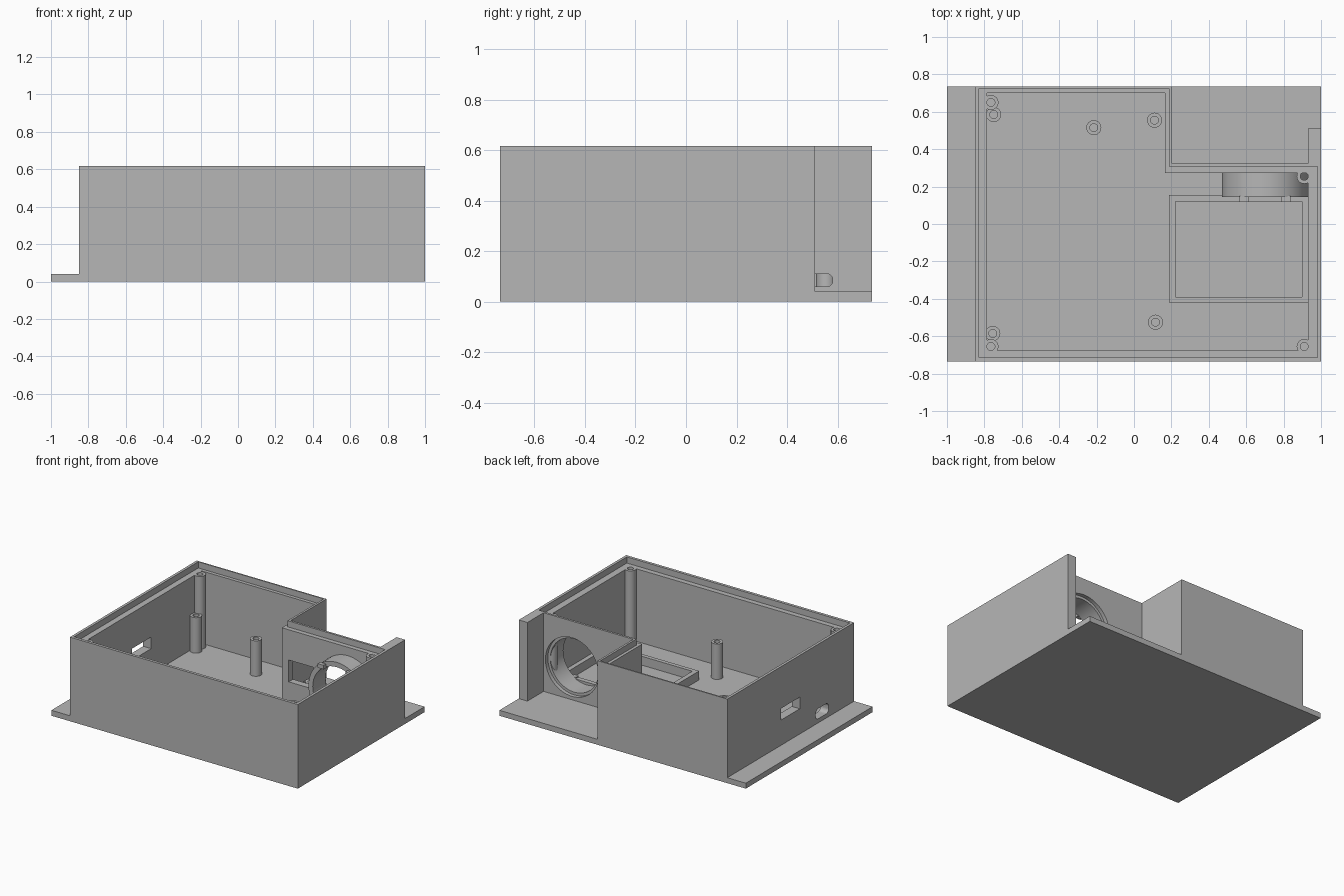
import bpy, bmesh, math
from mathutils import Matrix, Vector

if "Cube" in bpy.data.objects:
    bpy.data.objects.remove(bpy.data.objects["Cube"])

grey = bpy.data.materials.new("plain_grey")
grey.use_nodes = True
COLOUR = (0.47, 0.47, 0.47, 1)
grey.diffuse_color = COLOUR
grey.node_tree.nodes["Principled BSDF"].inputs["Base Color"].default_value = COLOUR

FLOOR, LEDGE, TOP = 0.04, 0.572, 0.617


def finish(name, bm):
    bmesh.ops.recalc_face_normals(bm, faces=bm.faces)
    mesh = bpy.data.meshes.new(name)
    bm.to_mesh(mesh)
    bm.free()
    mesh.materials.append(grey)
    obj = bpy.data.objects.new(name, mesh)
    bpy.context.collection.objects.link(obj)
    return obj


def box(name, x, y, z, round_x=0):
    """Box from (min, max) pairs; round_x rounds the edges running along x."""
    bm = bmesh.new()
    bmesh.ops.create_cube(bm, size=1)
    for v in bm.verts:
        v.co = [pair[0] if c < 0 else pair[1] for c, pair in zip(v.co, (x, y, z))]
    if round_x:
        edges = [e for e in bm.edges if abs(e.verts[0].co.x - e.verts[1].co.x) > 1e-4]
        bmesh.ops.bevel(bm, geom=edges, offset=round_x, segments=6,
                        profile=0.5, affect='EDGES')
    return finish(name, bm)


def prism(name, points, z0, z1):
    bm = bmesh.new()
    face = bm.faces.new([bm.verts.new((x, y, z0)) for x, y in points])
    new = bmesh.ops.extrude_face_region(bm, geom=[face])["geom"]
    bmesh.ops.translate(bm, vec=(0, 0, z1 - z0),
                        verts=[g for g in new if isinstance(g, bmesh.types.BMVert)])
    return finish(name, bm)


def lathe(name, profile, centre, steps, along_y=False):
    """Spin a closed (radius, height) profile about z, or about y."""
    bm = bmesh.new()
    verts = [bm.verts.new((r, 0, h)) for r, h in profile]
    edges = [bm.edges.new((verts[i - 1], verts[i])) for i in range(len(verts))]
    bmesh.ops.spin(bm, geom=verts + edges, axis=(0, 0, 1), cent=(0, 0, 0),
                   angle=math.tau, steps=steps)
    bmesh.ops.remove_doubles(bm, verts=bm.verts, dist=1e-5)
    if along_y:
        bm.transform(Matrix.Rotation(-math.pi / 2, 4, 'X'))
    bm.transform(Matrix.Translation(Vector(centre)))
    obj = finish(name, bm)
    bpy.ops.object.select_all(action='DESELECT')
    obj.select_set(True)
    bpy.context.view_layer.objects.active = obj
    bpy.ops.object.shade_smooth_by_angle(angle=math.radians(35))
    return obj


def cut(target, cutter):
    """Subtract the cutter from the target, then discard it."""
    cutter.hide_render = True
    mod = target.modifiers.new("cut", 'BOOLEAN')
    mod.operation, mod.solver, mod.object = 'DIFFERENCE', 'EXACT', cutter
    bpy.context.view_layer.objects.active = target
    bpy.ops.object.modifier_apply(modifier=mod.name)
    bpy.data.objects.remove(cutter)


def l_shape(left, right, front, back, notch_x, notch_y):
    return [(left, front), (right, front), (right, notch_y),
            (notch_x, notch_y), (notch_x, back), (left, back)]


# Base plate
box("base_plate", (-1, 1), (-0.735, 0.735), (0, FLOOR))

# L-shaped wall with a stepped rim for a lid
walls = prism("case_walls", l_shape(-0.85, 1, -0.735, 0.735, 0.203, 0.323), FLOOR, TOP)
cut(walls, prism("cavity", l_shape(-0.785, 0.93, -0.676, 0.70, 0.165, 0.273), -0.1, 1))
cut(walls, prism("lid_step", l_shape(-0.83, 0.98, -0.714, 0.725, 0.187, 0.307), LEDGE, 1))

# Openings: side ports, notch cable slot, inner window and round bore
BORE_X, BORE_Z = 0.70, 0.28
cut(walls, box("port", (-0.9, -0.7), (-0.105, 0.115), (0.225, 0.31)))
cut(walls, box("round_port", (-0.9, -0.7), (-0.44, -0.29), (0.07, 0.145), 0.03))
cut(walls, box("cable_slot", (0.1, 0.3), (0.43, 0.58), (0.06, 0.11), 0.022))
cut(walls, box("window", (0.22, 0.42), (0.2, 0.4), (0.19, 0.35)))
bm = bmesh.new()
bmesh.ops.create_cone(bm, cap_ends=True, segments=64, radius1=0.215, radius2=0.215, depth=0.2)
bm.transform(Matrix.Translation((BORE_X, 0.3, BORE_Z)) @ Matrix.Rotation(math.pi / 2, 4, 'X'))
cut(walls, finish("bore", bm))

# Side wall continuing past the notch
box("side_fin", (0.93, 1), (0.323, 0.51), (FLOOR, TOP))

# Round holder behind the bore, with small clips on its inner end
lathe("round_holder", [(0.23, 0.145), (0.23, 0.295), (0.195, 0.295), (0.195, 0.145)],
      (BORE_X, 0, BORE_Z), 64, along_y=True)
for sx in (-1, 1):
    for sz in (-1, 1):
        x, z = BORE_X + sx * 0.112, BORE_Z + sz * 0.18
        box("holder_clip", (x - 0.024, x + 0.024), (0.118, 0.15), (z - 0.015, z + 0.015))

# Raised rectangular frame on the floor
frame = box("floor_frame", (0.187, 0.93), (-0.42, 0.155), (FLOOR, 0.105))
cut(frame, box("frame_opening", (0.222, 0.897), (-0.39, 0.12), (-0.1, 0.3)))


# Hollow screw posts
def post(name, x, y, top):
    lathe(name, [(0.04, FLOOR), (0.04, top), (0.021, top), (0.021, FLOOR)], (x, y, 0), 32)


for x, y in ((-0.765, 0.65), (-0.765, -0.655), (0.91, -0.655), (0.91, 0.255)):
    post("corner_post", x, y, LEDGE + 0.002)
for x, y in ((-0.75, 0.585), (-0.215, 0.515), (0.11, 0.555), (-0.755, -0.585), (0.115, -0.525)):
    post("board_post", x, y, 0.30)
